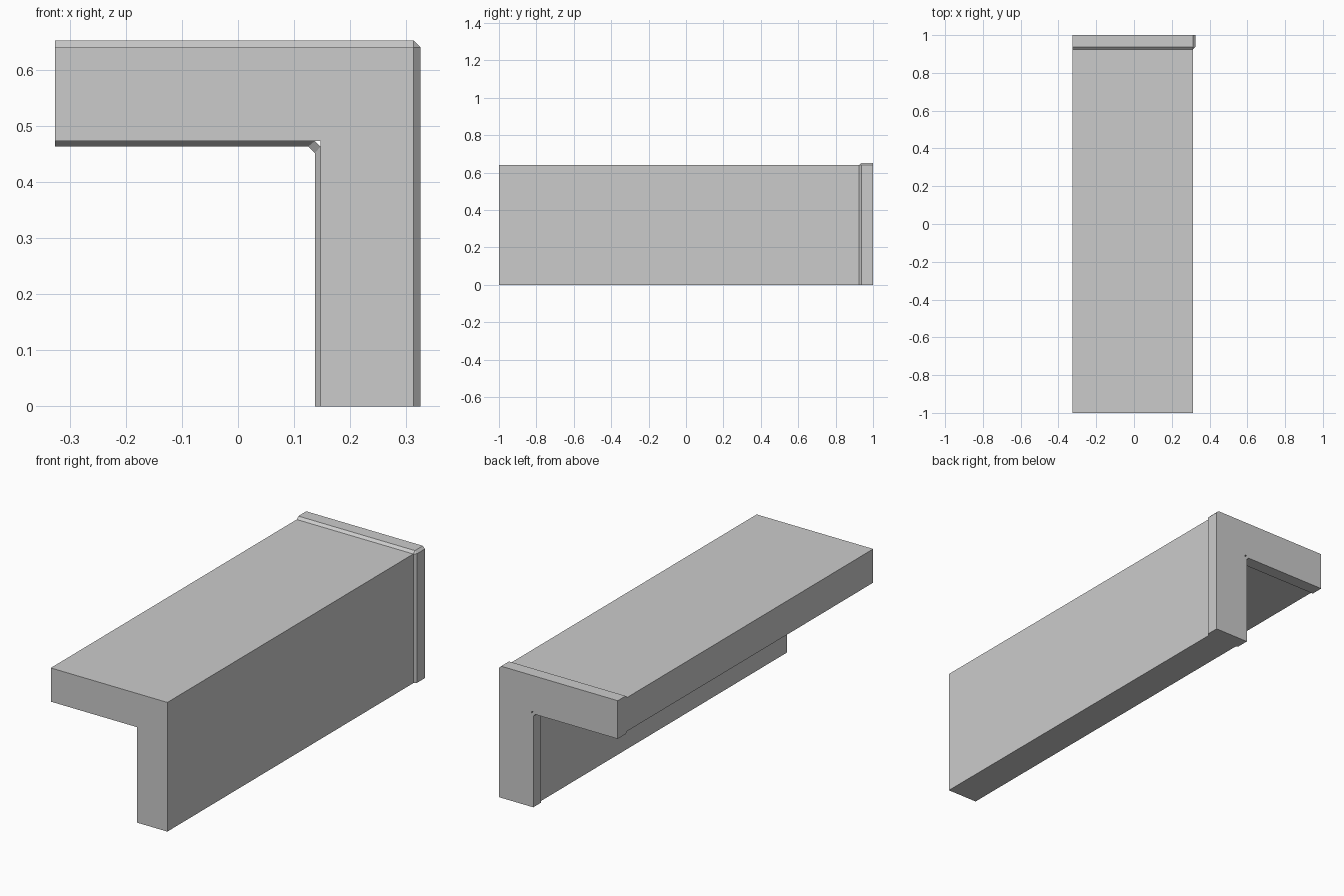
import bpy, bmesh

if "Cube" in bpy.data.objects:
    bpy.data.objects.remove(bpy.data.objects["Cube"])


def make_object(name, bm):
    bmesh.ops.remove_doubles(bm, verts=bm.verts, dist=1e-5)
    bmesh.ops.recalc_face_normals(bm, faces=bm.faces)
    mesh = bpy.data.meshes.new(name)
    bm.to_mesh(mesh)
    bm.free()
    obj = bpy.data.objects.new(name, mesh)
    bpy.context.collection.objects.link(obj)
    return obj


def prism(name, profile, y0, y1):
    """Extrude an x-z outline along y."""
    bm = bmesh.new()
    face = bm.faces.new([bm.verts.new((x, y0, z)) for x, z in profile])
    ext = bmesh.ops.extrude_face_region(bm, geom=[face])
    verts = [v for v in ext["geom"] if isinstance(v, bmesh.types.BMVert)]
    bmesh.ops.translate(bm, verts=verts, vec=(0, y1 - y0, 0))
    return make_object(name, bm)


def lip(name, base, crest):
    """Raised band with a sloped front edge, lofted along paired x-z points."""
    bm = bmesh.new()
    rings = []
    for (bx, bz), (cx, cz) in zip(base, crest):
        section = [(bx, 0.925, bz), (cx, 0.938, cz), (cx, 1, cz), (bx, 1, bz)]
        rings.append([bm.verts.new(p) for p in section])
    for a, b in zip(rings, rings[1:]):
        for i in range(4):
            j = (i + 1) % 4
            bm.faces.new((a[i], a[j], b[j], b[i]))
    bm.faces.new(rings[0])
    bm.faces.new(rings[-1][::-1])
    return make_object(name, bm)


L, R, T = -0.326, 0.313, 0.64      # left end, outer side, top
IX, IZ, H = 0.147, 0.473, 0.012    # inner corner, lip height

# Long L-shaped body
prism("angle_body", [(L, T), (R, T), (R, 0), (IX, 0), (IX, IZ), (L, IZ)], -1, 1)

# Raised band around the outside of the back end, bevelled at the corner
lip("outer_lip",
    [(L, T), (R, T), (R, T), (R, 0)],
    [(L, T + H), (R, T + H), (R + H, T), (R + H, 0)])

# Matching band on the inside, cutting across the inner corner
d = 0.010
lip("inner_lip",
    [(L, IZ), (IX - d, IZ), (IX, IZ - d), (IX, 0)],
    [(L, IZ - d), (0.125, IZ - d), (IX - d, 0.451), (IX - d, 0)])
